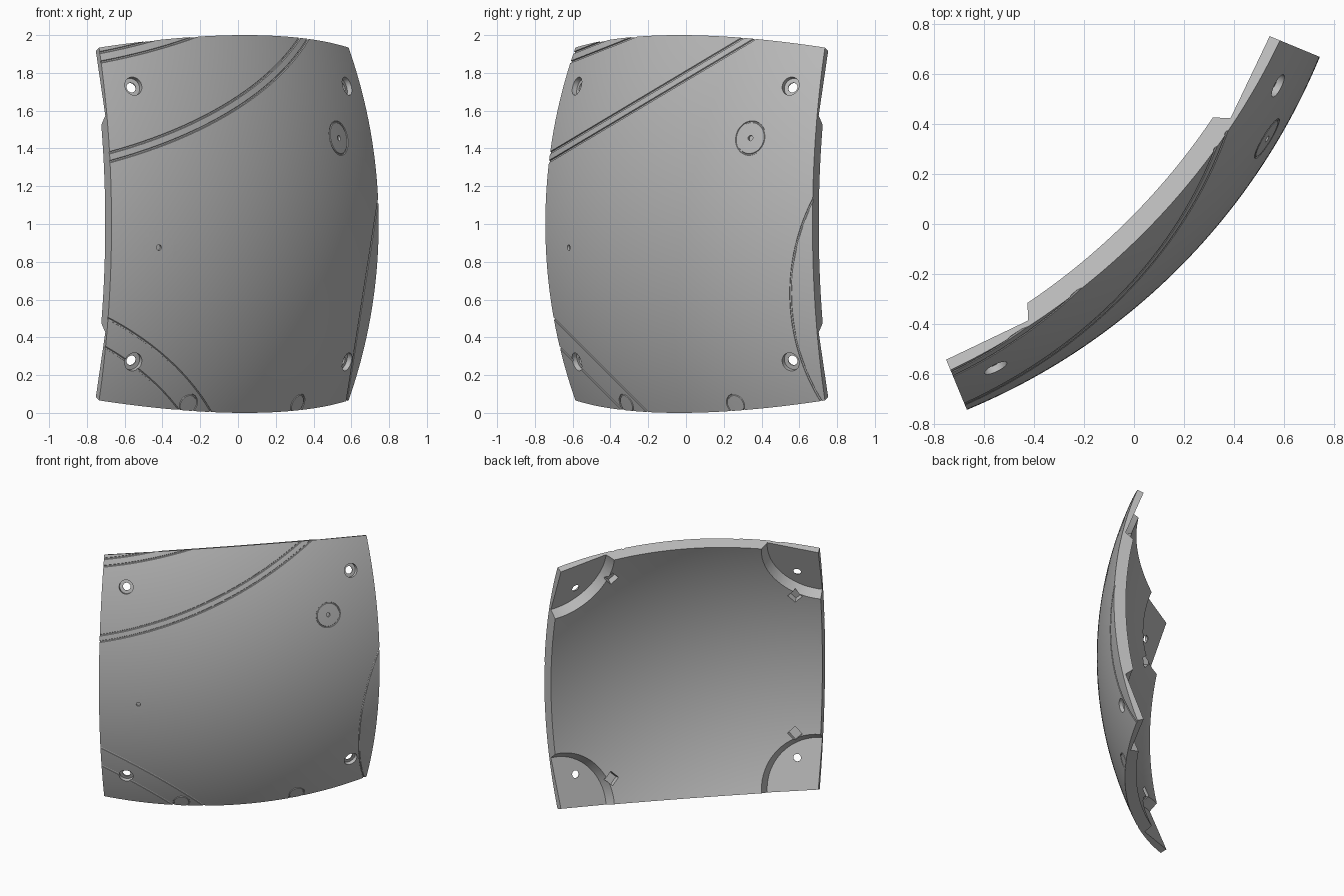
import bpy, bmesh, math
from mathutils import Vector, Matrix

cube = bpy.data.objects.get("Cube")
if cube:
    bpy.data.objects.remove(cube)

# Panel is one patch of a spherical shell, bounded by planes through the centre
OUTER, INNER, HALF = 2.613, 2.526, math.radians(22.5)
S = math.sqrt(0.5)
U, N, Z = Vector((S, S, 0)), Vector((S, -S, 0)), Vector((0, 0, 1))
CENTRE = N * -2.361 + Z

grey = bpy.data.materials.new("panel grey")
grey.use_nodes = True
grey.diffuse_color = (0.5, 0.5, 0.5, 1)
grey.node_tree.nodes["Principled BSDF"].inputs["Base Color"].default_value = (0.5, 0.5, 0.5, 1)


def direction(u, w):
    """Direction from the sphere centre to surface point (u, w)."""
    d = math.sqrt(OUTER ** 2 - u * u - w * w)
    return (U * u + Z * w + N * d).normalized()


def frame(axis, dist):
    """Placement with local z along axis, at dist from the sphere centre."""
    rot = axis.to_track_quat('Z', 'Y').to_matrix().to_4x4()
    return Matrix.Translation(CENTRE + axis * dist) @ rot


cutters = bpy.data.collections.new("cutters")
bpy.context.scene.collection.children.link(cutters)


def add_cutter(name, bm):
    bmesh.ops.recalc_face_normals(bm, faces=bm.faces[:])
    me = bpy.data.meshes.new(name)
    bm.to_mesh(me)
    bm.free()
    ob = bpy.data.objects.new(name, me)
    ob.hide_render = True
    cutters.objects.link(ob)


def cone(name, axis, near, far, r_near, r_far, sides=32):
    """Cone or cylinder between two distances along a radial axis."""
    bm = bmesh.new()
    bmesh.ops.create_cone(bm, cap_ends=True, segments=sides, radius1=r_near, radius2=r_far,
                          depth=far - near, matrix=frame(axis, (near + far) / 2))
    add_cutter(name, bm)


def groove(name, axis, dist, width=0.008, steps=192):
    """Ring cutter that engraves a circle on the outer sphere."""
    major = math.sqrt(OUTER ** 2 - dist ** 2)
    bm = bmesh.new()
    profile = [bm.verts.new((major + width * math.cos(a), 0, width * math.sin(a)))
               for a in (math.tau * i / 6 for i in range(6))]
    edges = [bm.edges.new((profile[i], profile[(i + 1) % 6])) for i in range(6)]
    bmesh.ops.spin(bm, geom=profile + edges, axis=(0, 0, 1), cent=(0, 0, 0),
                   angle=math.tau, steps=steps, use_merge=True)
    bmesh.ops.remove_doubles(bm, verts=bm.verts[:], dist=0.0001)
    bm.transform(frame(axis, dist))
    add_cutter(name, bm)


# Curved panel: grid wrapped on the sphere, extruded inwards
bm = bmesh.new()
bmesh.ops.create_grid(bm, x_segments=56, y_segments=56, size=HALF)
for v in bm.verts:
    ray = U * math.tan(v.co.x) + Z * math.tan(v.co.y) + N
    v.co = CENTRE + ray.normalized() * OUTER
made = bmesh.ops.extrude_face_region(bm, geom=bm.faces[:], use_keep_orig=True)
for v in made["geom"]:
    if isinstance(v, bmesh.types.BMVert):
        v.co = CENTRE + (v.co - CENTRE) * (INNER / OUTER)
bmesh.ops.recalc_face_normals(bm, faces=bm.faces[:])
mesh = bpy.data.meshes.new("curved_panel")
bm.to_mesh(mesh)
bm.free()
mesh.materials.append(grey)
panel = bpy.data.objects.new("curved_panel", mesh)
bpy.context.scene.collection.objects.link(panel)

# Flat corner seats on the back, with bolt holes and counterbores
for su in (-1, 1):
    for sw in (-1, 1):
        t = math.tan(HALF)
        corner = (U * su * t + Z * sw * t + N).normalized()
        cone("corner_seat", corner, 2.4, 2.565, 0.43, 0.367, 64)
        bolt = direction(0.8 * su, 0.73 * sw)
        cone("bolt_hole", bolt, 2.4, 2.7, 0.027, 0.027)
        cone("counterbore", bolt, 2.585, 2.7, 0.05, 0.05)
        # Small diamond notch on the seat rim
        a, b = (0.55, 0.8) if su > 0 else (0.8, 0.55)
        cone("rim_notch", direction(a * su, b * sw), 2.46, 2.572, 0.055, 0.05, 4)

# Round plugs: engraved ring and a centre dot
for u, w in ((-0.735, -0.125), (0.619, 0.455)):
    plug = direction(u, w)
    groove("plug_ring", plug, math.sqrt(OUTER ** 2 - 0.088 ** 2), 0.005, 48)
    cone("plug_dot", plug, 2.6, 2.7, 0.015, 0.015, 16)

# Half rings at the lower edge
for u in (-0.41, 0.41):
    groove("edge_ring", direction(u, -0.955), math.sqrt(OUTER ** 2 - 0.055 ** 2), 0.005, 32)

# Long engraved panel lines: axis and offsets of each family
LINES = (((0, -0.512, 0.859), (1.547, 1.51)),
         ((0, -0.367, 0.93), (1.635, 1.675)),
         ((0, -S, -S), (2.029, 2.115)),
         ((0.988, 0, -0.155), (2.363,)))
for axis, offsets in LINES:
    for h in offsets:
        groove("panel_line", Vector(axis).normalized(), h, 0.007)

# Cut everything, then discard the cutters
cut = panel.modifiers.new("cuts", 'BOOLEAN')
cut.operand_type = 'COLLECTION'
cut.collection = cutters
cut.solver = 'EXACT'
bpy.context.view_layer.update()
result = bpy.data.meshes.new_from_object(panel.evaluated_get(bpy.context.evaluated_depsgraph_get()))
panel.modifiers.clear()
panel.data = result
result.materials.clear()
result.materials.append(grey)
result.polygons.foreach_set("material_index", [0] * len(result.polygons))
for ob in list(cutters.objects):
    bpy.data.objects.remove(ob)
bpy.data.collections.remove(cutters)

# Smooth sphere surfaces, crisp edges
bpy.ops.object.select_all(action='DESELECT')
panel.select_set(True)
bpy.context.view_layer.objects.active = panel
bpy.ops.object.shade_smooth_by_angle(angle=math.radians(25))
